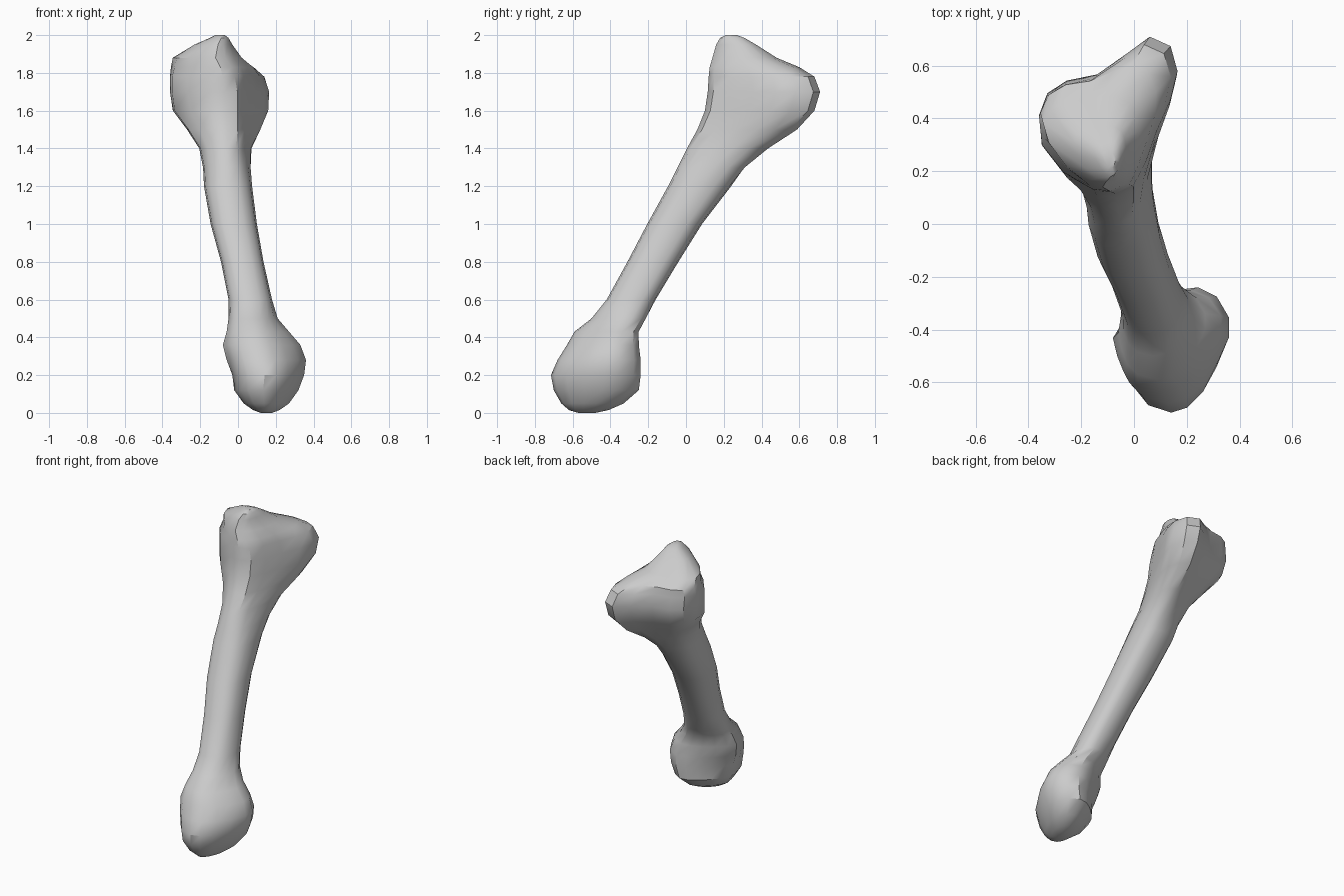
import bpy
import bmesh
from math import cos, sin, pi, radians, copysign

cube = bpy.data.objects.get("Cube")
if cube:
    bpy.data.objects.remove(cube, do_unlink=True)

# Outlines in unit boxes, counter-clockwise from the front
TOP_OUTLINE = [(.62, 0), (.76, .06), (.88, .2), (.96, .42), (1, .62), (.97, .8), (.9, .93), (.76, 1),
               (.6, 1), (.42, .97), (.23, .95), (.08, .87), (0, .72), (.06, .5), (.24, .24), (.44, .06)]
HEAD_OUTLINE = [(.55, 0), (.68, .05), (.77, .2), (.85, .4), (.95, .6), (1, .78), (.95, .94), (.8, 1),
                (.63, .89), (.42, .76), (.2, .72), (.06, .64), (0, .5), (.02, .31), (.18, .13), (.4, .02)]
FOOT_OUTLINE = [(.45, 0), (.61, .04), (.77, .17), (.9, .36), (1, .57), (1, .74), (.89, .92), (.72, 1),
                (.55, .98), (.38, .9), (.22, .79), (.08, .66), (0, .52), (.04, .34), (.1, .18), (.22, .06)]
SIDES = len(HEAD_OUTLINE)


def rounded(value):
    """Swell a circle coordinate towards a rounded square."""
    return .5 + .5 * copysign(abs(value) ** .82, value)


SHAFT_OUTLINE = [(rounded(sin(2 * pi * i / SIDES)), rounded(-cos(2 * pi * i / SIDES)))
                 for i in range(SIDES)]

# Height, then the left-right and front-back limits of each section
SECTIONS = [
    (0, .12, .18, -.57, -.48), (.015, .08, .22, -.62, -.41), (.05, .03, .27, -.66, -.33),
    (.12, -.02, .32, -.7, -.25), (.2, -.03, .35, -.715, -.24), (.28, -.06, .36, -.68, -.24),
    (.36, -.08, .33, -.63, -.25), (.43, -.06, .27, -.59, -.25), (.5, -.05, .21, -.5, -.21),
    (.6, -.05, .18, -.42, -.16), (.8, -.09, .135, -.31, -.04), (1, -.145, .1, -.205, .085),
    (1.2, -.18, .075, -.095, .24), (1.3, -.185, .07, -.045, .32), (1.4, -.205, .075, .005, .44),
    (1.5, -.27, .12, .06, .59), (1.6, -.345, .16, .1, .68), (1.7, -.36, .165, .115, .71),
    (1.78, -.36, .14, .12, .68), (1.83, -.355, .09, .125, .6), (1.88, -.345, .02, .14, .48),
    (1.95, -.23, -.03, .16, .37), (1.985, -.15, -.05, .18, .31), (2, -.12, -.07, .21, .27),
]


def ramp(value, start, end):
    t = min(1, max(0, (value - start) / (end - start)))
    return t * t * (3 - 2 * t)


def mix(a, b, t):
    return a + (b - a) * t


def section_points(z, left, right, front, back):
    """Blend between the neighbouring outlines and fit the result to its box."""
    if z > 1.75:
        start, end, weight = HEAD_OUTLINE, TOP_OUTLINE, ramp(z, 1.76, 1.89)
    elif z > 1:
        start, end, weight = SHAFT_OUTLINE, HEAD_OUTLINE, ramp(z, 1.15, 1.6)
    else:
        start, end, weight = SHAFT_OUTLINE, FOOT_OUTLINE, ramp(z, .65, .4)
    for (u, v), (eu, ev) in zip(start, end):
        yield mix(left, right, mix(u, eu, weight)), mix(front, back, mix(v, ev, weight)), z


# Bone: loft through the sections and close both ends
bm = bmesh.new()
rings = [[bm.verts.new(p) for p in section_points(*s)] for s in SECTIONS]
for low, high in zip(rings, rings[1:]):
    for i in range(SIDES):
        j = (i + 1) % SIDES
        bm.faces.new((low[i], low[j], high[j], high[i]))
bm.faces.new(reversed(rings[0]))
bm.faces.new(rings[-1])
bmesh.ops.recalc_face_normals(bm, faces=bm.faces)
mesh = bpy.data.meshes.new("bone")
bm.to_mesh(mesh)
bm.free()
bone = bpy.data.objects.new("bone", mesh)
bpy.context.collection.objects.link(bone)

# Grey material
grey = bpy.data.materials.new("bone grey")
grey.use_nodes = True
grey.diffuse_color = (.6, .6, .6, 1)
grey.node_tree.nodes["Principled BSDF"].inputs["Base Color"].default_value = (.6, .6, .6, 1)
mesh.materials.append(grey)

# Smooth shading with crisp ridges
bpy.ops.object.select_all(action="DESELECT")
bone.select_set(True)
bpy.context.view_layer.objects.active = bone
bpy.ops.object.shade_smooth_by_angle(angle=radians(35))
